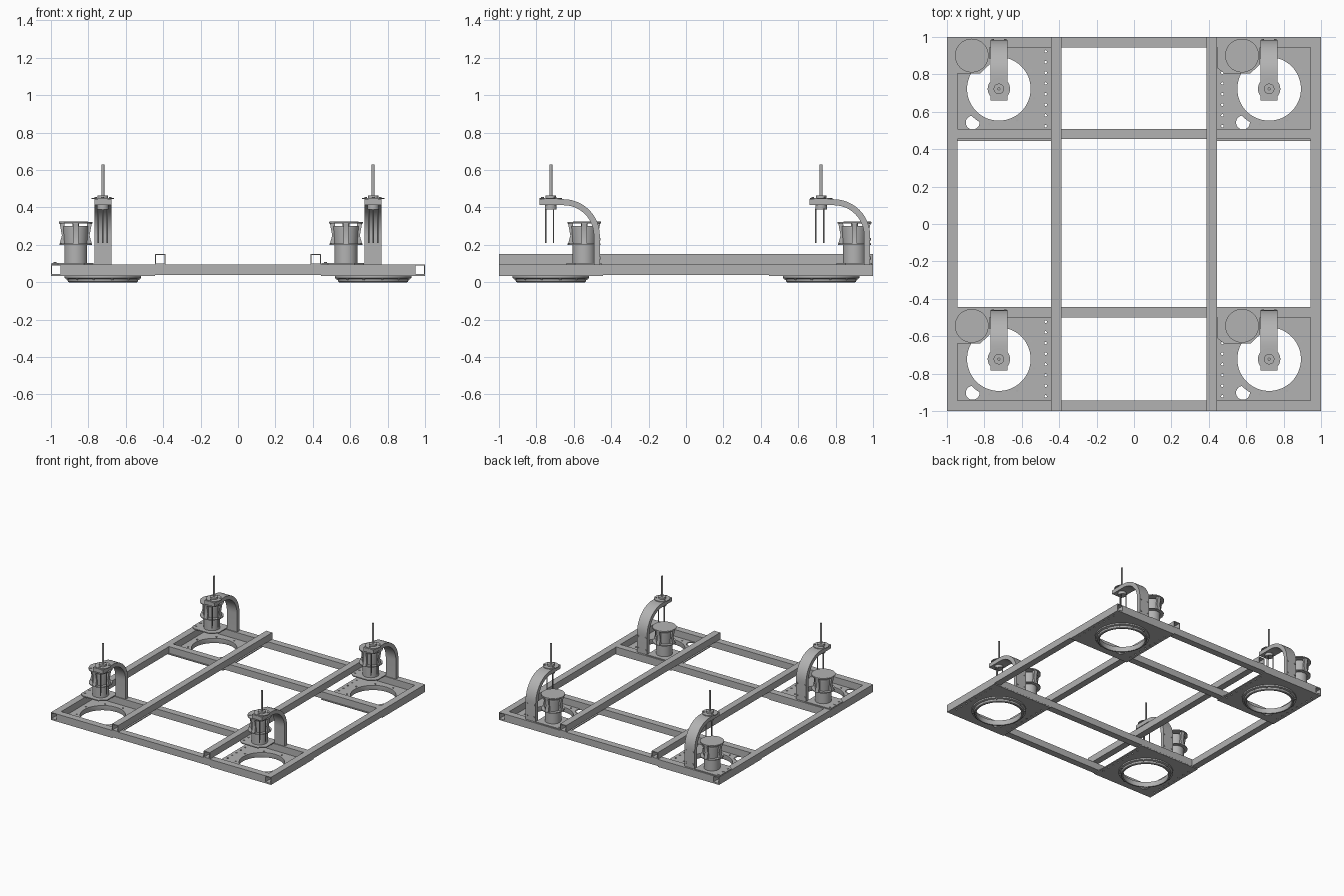
import bpy, bmesh, math
from mathutils import Matrix, Vector

cube = bpy.data.objects.get("Cube")
if cube:
    bpy.data.objects.remove(cube, do_unlink=True)

steel = bpy.data.materials.new("steel_grey")
steel.use_nodes = True
GREY = (0.45, 0.45, 0.45, 1)
steel.diffuse_color = GREY
steel.node_tree.nodes["Principled BSDF"].inputs["Base Color"].default_value = GREY

C = 0.7225        # corner station offset
HALF = 0.2775     # half size of a corner plate
Z_TUBE = 0.04     # underside of the lower frame
T = 0.055         # tube size


def finish(bm, name, smooth=True):
    bmesh.ops.recalc_face_normals(bm, faces=bm.faces)
    me = bpy.data.meshes.new(name)
    bm.to_mesh(me)
    bm.free()
    me.materials.append(steel)
    ob = bpy.data.objects.new(name, me)
    bpy.context.collection.objects.link(ob)
    if smooth:
        bpy.ops.object.select_all(action='DESELECT')
        ob.select_set(True)
        bpy.context.view_layer.objects.active = ob
        bpy.ops.object.shade_smooth_by_angle(angle=math.radians(35))
    return ob


def box(bm, x0, x1, y0, y1, z0, z1):
    m = Matrix.Translation(((x0 + x1) / 2, (y0 + y1) / 2, (z0 + z1) / 2))
    m = m @ Matrix.Diagonal((x1 - x0, y1 - y0, z1 - z0, 1))
    bmesh.ops.create_cube(bm, size=1, matrix=m)


def cyl(bm, x, y, z0, z1, r, r2=None, n=32):
    bmesh.ops.create_cone(bm, cap_ends=True, segments=n, radius1=r,
                          radius2=r if r2 is None else r2, depth=z1 - z0,
                          matrix=Matrix.Translation((x, y, (z0 + z1) / 2)))


def tube(name, along, centre, length, z0, size=T, wall=0.005):
    """Hollow square tube, open at both ends."""
    bm = bmesh.new()
    h = size / 2
    loops = []
    for end in (-length / 2, length / 2):
        for k in (h, h - wall):
            loop = []
            for a, b in ((-k, -k), (k, -k), (k, k), (-k, k)):
                p = (centre + a, end) if along == 'Y' else (end, centre + a)
                loop.append(bm.verts.new((*p, z0 + h + b)))
            loops.append(loop)
    for a, b in ((0, 2), (1, 3), (0, 1), (2, 3)):
        for i in range(4):
            j = (i + 1) % 4
            bm.faces.new((loops[a][i], loops[a][j], loops[b][j], loops[b][i]))
    return finish(bm, name, False)


def lathe(bm, profile, n=64):
    """Spin a closed profile of (radius, z) points about the z axis."""
    rings = [[bm.verts.new((r * math.cos(2 * math.pi * i / n),
                            r * math.sin(2 * math.pi * i / n), z))
              for r, z in profile] for i in range(n)]
    m = len(profile)
    for i in range(n):
        a, b = rings[i], rings[(i + 1) % n]
        for j in range(m):
            k = (j + 1) % m
            bm.faces.new((a[j], a[k], b[k], b[j]))


def extrude_x(bm, outline, x0, x1):
    """Extrude a closed outline of (y, z) points across x."""
    face = bm.faces.new([bm.verts.new((x0, y, z)) for y, z in outline])
    res = bmesh.ops.extrude_face_region(bm, geom=[face])
    verts = [g for g in res['geom'] if isinstance(g, bmesh.types.BMVert)]
    bmesh.ops.translate(bm, verts=verts, vec=(x1 - x0, 0, 0))


# Frame: long side tubes, cross tubes between them, two raised rails on top
for side, s in (("left", 1), ("right", -1)):
    tube(side + "_side_tube", 'Y', s * (1 - T / 2), 2, Z_TUBE)
    tube(side + "_top_rail", 'Y', s * 0.416, 2, Z_TUBE + T)
for name, y in (("back", 0.9725), ("back_inner", 0.481),
                ("front_inner", -0.4715), ("front", -0.9725)):
    tube(name + "_cross_tube", 'X', y, 2 - 2 * T, Z_TUBE)

parts = []   # parts of one corner station, built around its own centre

# Corner plate with the large opening, a small port and rows of bolt holes
bm = bmesh.new()
box(bm, -HALF, HALF, -HALF, HALF, 0.033, Z_TUBE)
plate = finish(bm, "corner_plate", False)
bm = bmesh.new()
cyl(bm, 0, 0, 0, 0.08, 0.17, n=64)
cyl(bm, -0.14, -0.18, 0, 0.08, 0.037)
for i in range(8):
    for x in (-0.25, 0.25):
        cyl(bm, x, 0.2 - i * 0.057, 0, 0.08, 0.007, n=10)
for i in range(8):
    a = math.radians(i * 45 + 30)
    cyl(bm, 0.195 * math.cos(a), 0.195 * math.sin(a), 0, 0.08, 0.007, n=10)
cutter = finish(bm, "hole_cutter", False)
mod = plate.modifiers.new("holes", 'BOOLEAN')
mod.operation = 'DIFFERENCE'
mod.solver = 'EXACT'
mod.object = cutter
bpy.context.view_layer.update()
cut = bpy.data.meshes.new_from_object(
    plate.evaluated_get(bpy.context.evaluated_depsgraph_get()))
plate.modifiers.clear()
plate.data = cut
bpy.data.objects.remove(cutter, do_unlink=True)
parts.append(plate)

# Stepped bearing ring under the plate, with bolt heads
bm = bmesh.new()
lathe(bm, [(0.17, 0.035), (0.205, 0.033), (0.205, 0.022), (0.19, 0.018),
           (0.187, 0.004), (0.182, 0), (0.172, 0), (0.17, 0.006)])
for i in range(12):
    a = math.radians(i * 30 + 15)
    cyl(bm, 0.196 * math.cos(a), 0.196 * math.sin(a), 0.012, 0.024, 0.006, n=8)
parts.append(finish(bm, "bearing_ring"))

# Curved arm: upright at the back, quarter bend, level end over the opening
bm = bmesh.new()
back, top, r, thick = 0.262, 0.444, 0.195, 0.032
cy, cz = back - r, top - r
outer = [(cy + r * math.cos(a), cz + r * math.sin(a))
         for a in [math.radians(i * 7.5) for i in range(13)]]
ri = r - thick
inner = [(cy + ri * math.cos(a), cz + ri * math.sin(a))
         for a in [math.radians(90 - i * 7.5) for i in range(13)]]
base = Z_TUBE + T
extrude_x(bm, [(back, base)] + outer + [(-0.062, top), (-0.062, top - thick)]
          + inner + [(back - thick, base)], -0.046, 0.046)
for x in (-0.033, 0.033):       # screws on the outside of the arm
    for z in (0.13, 0.23):
        bmesh.ops.create_cone(bm, cap_ends=True, segments=10, radius1=0.007,
                              radius2=0.007, depth=0.008,
                              matrix=Matrix.Translation((x, back, z))
                              @ Matrix.Rotation(math.pi / 2, 4, 'X'))
parts.append(finish(bm, "curved_arm"))

# Spindle: flange, collar, lower block, upright rod and three guide pins
bm = bmesh.new()
cyl(bm, 0, 0, top, 0.45, 0.06)
cyl(bm, 0, 0, 0.45, 0.464, 0.028)
cyl(bm, 0, 0, 0.39, 0.413, 0.031)
cyl(bm, 0, 0, 0.46, 0.63, 0.008, n=16)
for i in range(3):
    a = math.radians(30 + i * 120)
    cyl(bm, 0.028 * math.cos(a), 0.028 * math.sin(a), 0.21, 0.395, 0.0035, n=8)
    cyl(bm, 0.045 * math.cos(a), 0.045 * math.sin(a), 0.448, 0.455, 0.007, n=10)
parts.append(finish(bm, "spindle"))

# Motor mounting plate with chamfered inner corners
MX, MY = -0.145, 0.178
bm = bmesh.new()
outline = [(-0.275, 0.272), (-0.275, 0.11), (-0.24, 0.083), (-0.1, 0.083),
           (-0.05, 0.13), (-0.05, 0.272)]
face = bm.faces.new([bm.verts.new((x, y, base)) for x, y in outline])
res = bmesh.ops.extrude_face_region(bm, geom=[face])
bmesh.ops.translate(bm, vec=(0, 0, 0.008), verts=[
    g for g in res['geom'] if isinstance(g, bmesh.types.BMVert)])
for y in (0.13, 0.19, 0.25):
    cyl(bm, -0.255, y, 0.1, 0.107, 0.008, n=10)
parts.append(finish(bm, "motor_mount"))

# Motor: lower body, middle flange, upper body with a knob
bm = bmesh.new()
cyl(bm, MX, MY, 0.1, 0.2, 0.061)
cyl(bm, MX, MY, 0.2, 0.206, 0.088)
cyl(bm, MX, MY, 0.206, 0.29, 0.062, 0.068)
cyl(bm, MX, MY, 0.29, 0.3, 0.068)
cyl(bm, MX, MY, 0.3, 0.316, 0.018, n=16)
parts.append(finish(bm, "motor"))

# Cap disc carried on four waisted legs, with a raised half on top
bm = bmesh.new()
cyl(bm, MX, MY, 0.315, 0.322, 0.09, n=48)
half = [bm.verts.new((MX + 0.089 * math.cos(a), MY + 0.089 * math.sin(a), 0.324))
        for a in [math.radians(42 + i * 11.25) for i in range(17)]]
low = [bm.verts.new(v.co - Vector((0, 0, 0.004))) for v in half]
bm.faces.new(half)
bm.faces.new(low)
for i in range(len(half)):
    bm.faces.new((half[i - 1], half[i], low[i], low[i - 1]))
leg = [(0.056, 0.206), (0.086, 0.206), (0.074, 0.25), (0.086, 0.315), (0.06, 0.315)]
for i in range(4):
    start = len(bm.verts)
    extrude_x(bm, leg, -0.014, 0.014)
    bm.verts.ensure_lookup_table()
    bmesh.ops.transform(bm, verts=bm.verts[start:],
                        matrix=Matrix.Translation((MX, MY, 0))
                        @ Matrix.Rotation(i * math.pi / 2, 4, 'Z'))
parts.append(finish(bm, "motor_cap"))

# Place the same station at all four corners
for ob in parts:
    base_name = ob.name
    for fb, sy in (("front", -1), ("back", 1)):
        for lr, sx in (("left", 1), ("right", -1)):
            copy = ob.copy()
            copy.name = f"{fb}_{lr}_{base_name}"
            copy.location = (sx * C, sy * C, 0)
            bpy.context.collection.objects.link(copy)
    bpy.data.objects.remove(ob, do_unlink=True)
